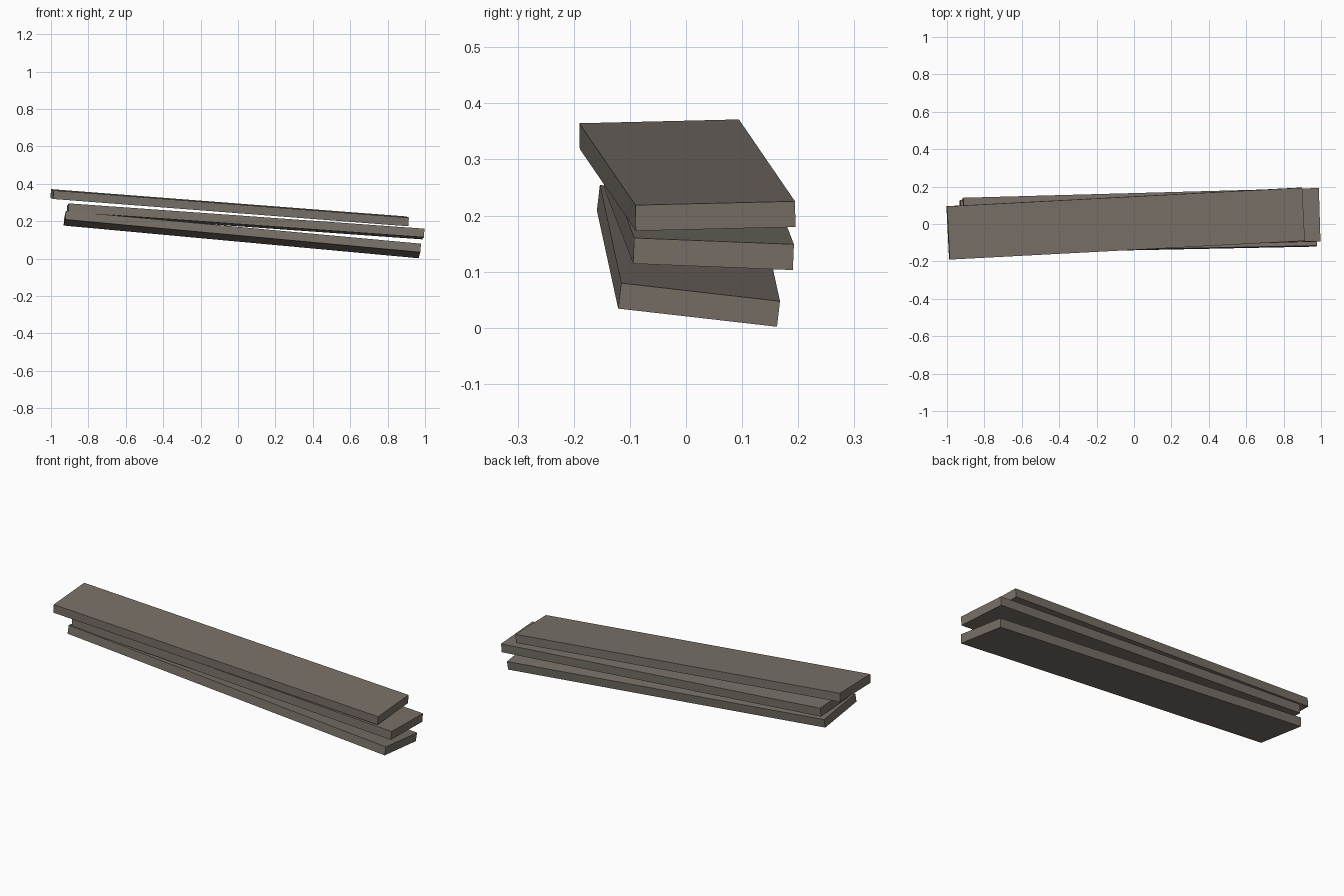
import bpy
from mathutils import Matrix, Vector

cube = bpy.data.objects.get("Cube")
if cube:
    bpy.data.objects.remove(cube, do_unlink=True)

LENGTH, WIDTH, THICKNESS = 1.907, 0.285, 0.046

# Weathered grey-brown wood
wood = bpy.data.materials.new("weathered_wood")
wood.use_nodes = True
colour = (0.19, 0.165, 0.14, 1)
wood.diffuse_color = colour
wood.node_tree.nodes["Principled BSDF"].inputs["Base Color"].default_value = colour


def plank(name, top_centre, along, side_tilt):
    """Box whose length follows 'along' and whose width rises by side_tilt per unit y."""
    x = Vector(along).normalized()
    y = Vector((0, 1, side_tilt))
    y = (y - x * y.dot(x)).normalized()
    z = x.cross(y)
    turn = Matrix((x, y, z)).transposed().to_4x4()
    bpy.ops.mesh.primitive_cube_add(size=1)
    board = bpy.context.object
    board.name = name
    board.data.name = name
    board.data.transform(Matrix.Diagonal((LENGTH, WIDTH, THICKNESS, 1)))
    board.matrix_world = Matrix.Translation(Vector(top_centre) - z * THICKNESS / 2) @ turn
    board.data.materials.append(wood)


# Three loosely stacked planks, each lying at its own slight angle
plank("bottom_plank", (0.025, 0.007, 0.151), (1.9, 0.038, -0.175), -0.117)
plank("middle_plank", (0.042, 0.024, 0.222), (1.9, 0.052, -0.135), -0.042)
plank("top_plank", (-0.043, 0.002, 0.295), (1.9, 0.1, -0.146), 0.02)
